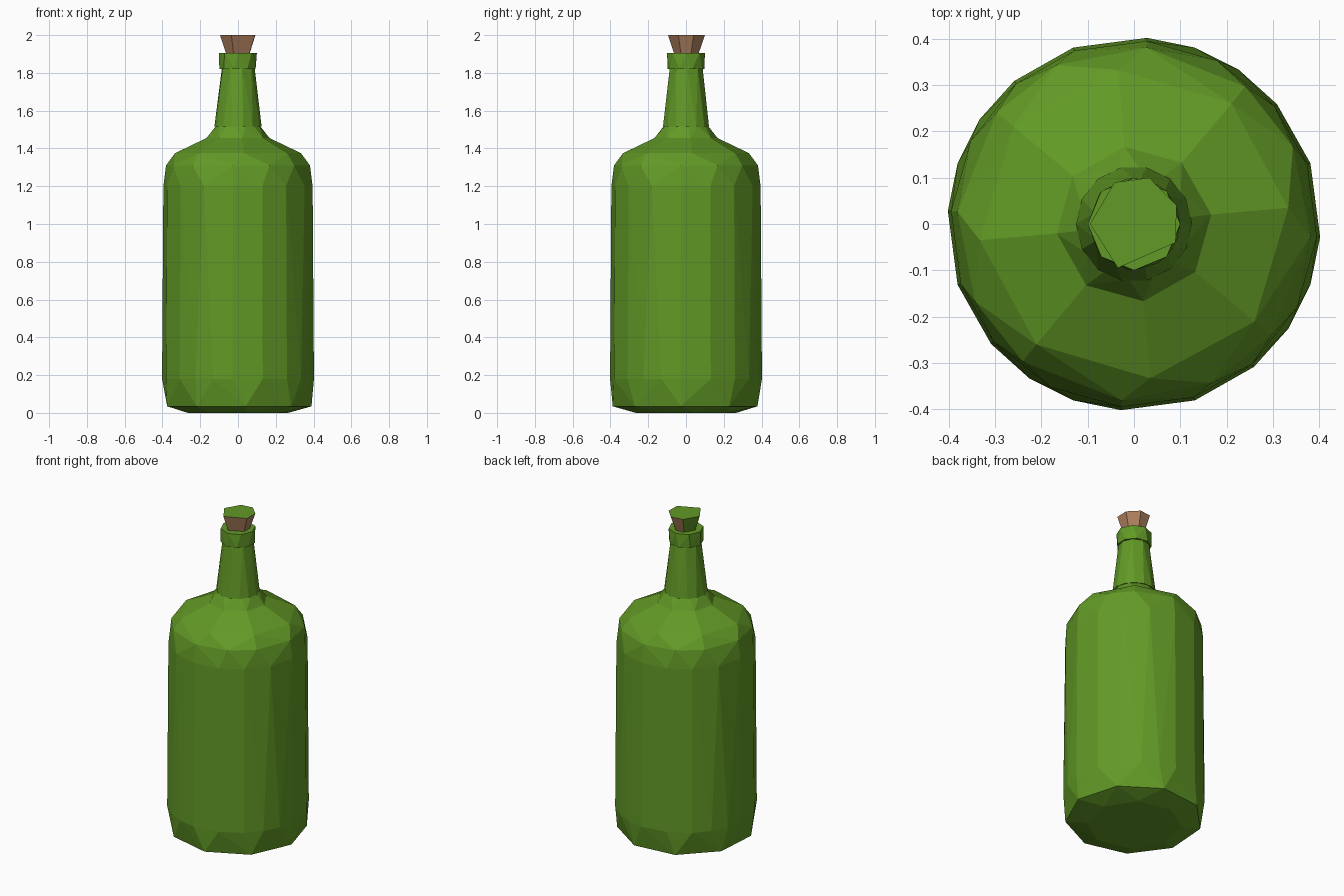
import bpy, bmesh, math
from mathutils import Vector

if "Cube" in bpy.data.objects:
    bpy.data.objects.remove(bpy.data.objects["Cube"])


def material(name, rgb):
    m = bpy.data.materials.new(name)
    m.diffuse_color = (*rgb, 1)
    m.use_nodes = True
    m.node_tree.nodes["Principled BSDF"].inputs["Base Color"].default_value = m.diffuse_color
    return m


green = material("bottle green", (0.122, 0.32, 0.019))
brown = material("cork brown", (0.42, 0.215, 0.112))


def even(n, phase):
    return [phase + 360 * i / n for i in range(n)]


def quarter(offsets, phase=-4):
    # angle pattern repeated four times round the bottle
    return [phase + 90 * q + o for q in range(4) for o in offsets]


def ring(angles, r, z):
    return [Vector((r * math.cos(math.radians(a)), r * math.sin(math.radians(a)), z))
            for a in angles]


def hull(name, rings, mats, drop=None, paint=None):
    """Faceted convex skin over stacked rings; drop removes hidden caps."""
    bm = bmesh.new()
    for pts in rings:
        for p in pts:
            bm.verts.new(p)
    bmesh.ops.convex_hull(bm, input=bm.verts[:])
    loose = [v for v in bm.verts if not v.link_faces]
    bmesh.ops.delete(bm, geom=loose, context='VERTS')
    bmesh.ops.dissolve_limit(bm, angle_limit=math.radians(1),
                             verts=bm.verts[:], edges=bm.edges[:])
    bmesh.ops.recalc_face_normals(bm, faces=bm.faces[:])
    if paint:
        for f in bm.faces:
            f.material_index = paint(f)
    if drop:
        bmesh.ops.delete(bm, geom=[f for f in bm.faces if drop(f)], context='FACES')
    me = bpy.data.meshes.new(name)
    bm.to_mesh(me)
    bm.free()
    for m in mats:
        me.materials.append(m)
    ob = bpy.data.objects.new(name, me)
    bpy.context.collection.objects.link(ob)
    return ob


def is_cap(f):
    return abs(f.normal.z) > 0.999


# body with rounded base and shoulders
hull("bottle_body", [
    ring(even(8, 10), 0.27, 0.0),
    ring(even(9, -4), 0.39, 0.035),
    ring(quarter((0, 23, 44, 60, 75)), 0.403, 0.18),
    ring(quarter((0, 23, 44, 67)), 0.396, 1.2),
    ring(quarter((0, 30, 55)), 0.382, 1.31),
    ring(even(8, 6), 0.335, 1.375),
    ring(even(8, 7), 0.168, 1.455),
], [green], drop=lambda f: is_cap(f) and f.calc_center_median().z > 1.4)

# flare between shoulders and neck
hull("neck_collar", [ring(even(8, 7), 0.168, 1.455), ring(even(14, 7), 0.12, 1.516)],
     [green], drop=is_cap)

# tapered neck
hull("bottle_neck", [ring(even(14, 0), 0.125, 1.515), ring(even(9, 4), 0.088, 1.83)],
     [green])

# lip ring
hull("bottle_lip", [ring(even(9, 20), 0.099, 1.82), ring(even(8, 0), 0.1, 1.905)],
     [green])

# cork: brown sides, green top and one green side facet
outline = [(-0.095, 0.0), (-0.042, 0.09), (0.033, 0.1),
           (0.092, 0.04), (0.09, -0.04), (-0.035, -0.095)]
side = Vector((-0.87, 0.49, 0))
hull("cork", [[Vector((x * s, y * s, z)) for x, y in outline]
              for s, z in ((0.66, 1.9), (1, 2.0))], [brown, green],
     paint=lambda f: int(f.normal.z > 0.9 or f.normal.dot(side) > 0.85))
